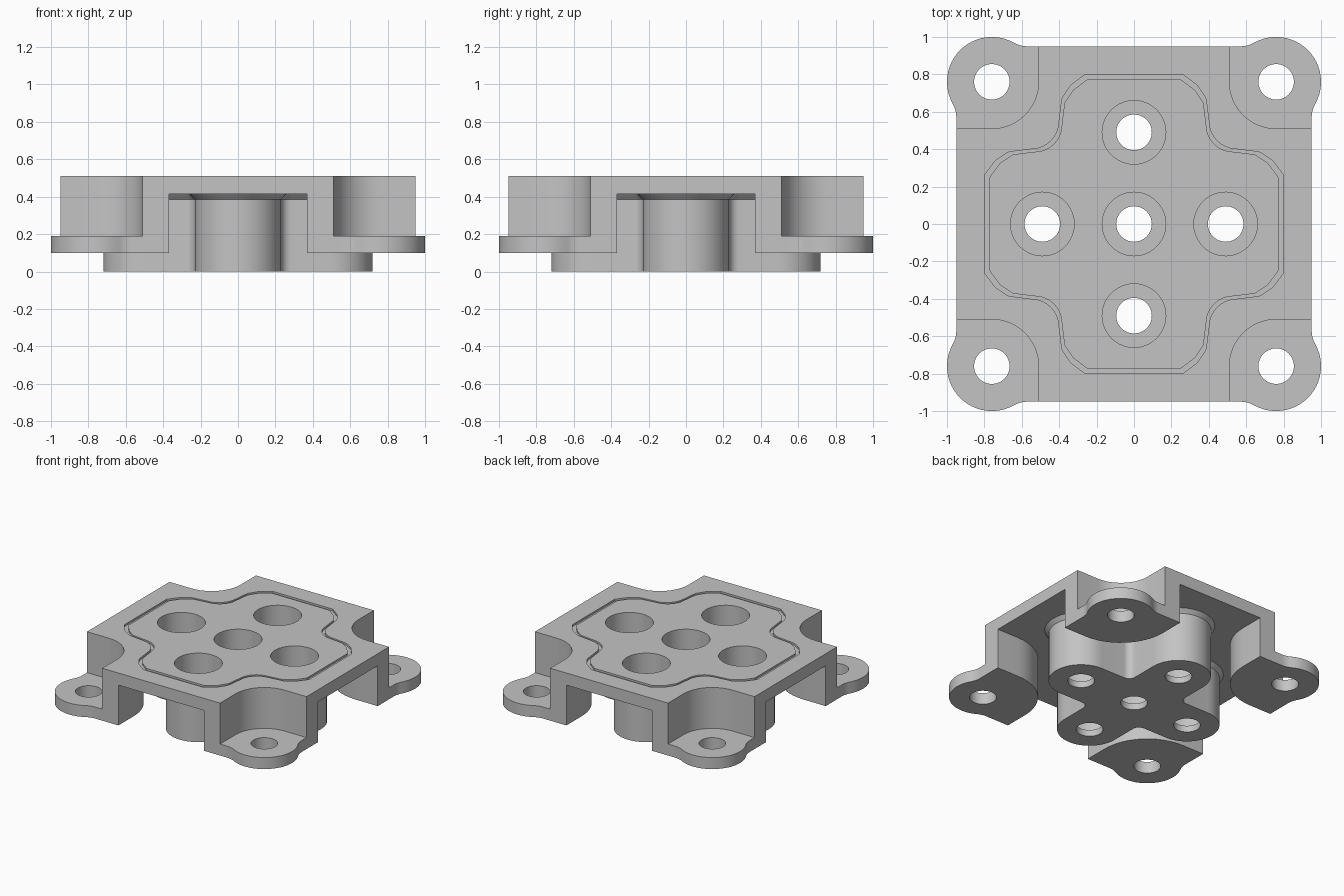
import bpy, bmesh
from math import sin, cos, pi, radians, atan2, hypot

if "Cube" in bpy.data.objects:
    bpy.data.objects.remove(bpy.data.objects["Cube"], do_unlink=True)

grey = bpy.data.materials.new("plain grey")
grey.use_nodes = True
grey.diffuse_color = (0.55, 0.55, 0.55, 1)
grey.node_tree.nodes["Principled BSDF"].inputs["Base Color"].default_value = grey.diffuse_color


def arc(cx, cy, r, start, end, steps=12):
    """Points along an arc, angles in degrees."""
    return [(cx + r * cos(radians(start + (end - start) * i / steps)),
             cy + r * sin(radians(start + (end - start) * i / steps))) for i in range(steps + 1)]


def turn(points, quarter):
    for _ in range(quarter):
        points = [(-y, x) for x, y in points]
    return points


def loft(name, layers):
    """Closed solid through (outline, height) layers that share a point count."""
    bm = bmesh.new()
    rings = [[bm.verts.new((x, y, z)) for x, y in outline] for outline, z in layers]
    bm.faces.new(rings[0])
    bm.faces.new(rings[-1])
    n = len(rings[0])
    for low, high in zip(rings, rings[1:]):
        for i in range(n):
            j = (i + 1) % n
            bm.faces.new((low[i], low[j], high[j], high[i]))
    bmesh.ops.recalc_face_normals(bm, faces=bm.faces)
    mesh = bpy.data.meshes.new(name)
    bm.to_mesh(mesh)
    bm.free()
    mesh.materials.append(grey)
    obj = bpy.data.objects.new(name, mesh)
    bpy.context.collection.objects.link(obj)
    return obj


def prism(name, outline, low, high):
    return loft(name, [(outline, low), (outline, high)])


def combine(target, tool, operation):
    """Apply a boolean and discard its tool."""
    mod = target.modifiers.new(operation, "BOOLEAN")
    mod.operation, mod.solver, mod.object = operation, "EXACT", tool
    bpy.context.view_layer.objects.active = target
    bpy.ops.object.modifier_apply(modifier=mod.name)
    bpy.data.objects.remove(tool, do_unlink=True)


def circle(x, y, r):
    return arc(x, y, r, 0, 360, 48)[:-1]


SIDE, HOLE = 0.95, 0.76      # half width of plate, foot hole position
UNDER, TOP = 0.415, 0.51     # plate underside and top

# Plate
body = prism("mounting_bracket", [(SIDE, SIDE), (-SIDE, SIDE), (-SIDE, -SIDE), (SIDE, -SIDE)], UNDER, TOP)

# Foot outline: round ear, blended into the plate sides, rounded inner edge
ear, blend = 0.24, 0.146
bx, by = 0.57, SIDE + blend
a = 180 / pi * atan2(by - HOLE, bx - HOLE)
ear_arc = arc(HOLE, HOLE, ear, 90 - a, a, 24)
fillet = arc(bx, by, blend, a - 180, -90, 6)
mirrored = [(y, x) for x, y in reversed(fillet)]
foot = mirrored + ear_arc[1:-1] + fillet + arc(HOLE, HOLE, 0.39, 180, 270)
foot = [p for i, p in enumerate(foot) if hypot(p[0] - foot[i - 1][0], p[1] - foot[i - 1][1]) > 1e-5]
foot = foot[:len(foot) - 13] + [(0.37, SIDE)] + foot[len(foot) - 13:] + [(SIDE, 0.37)]
notch = [(1.2, 1.2), (0.51, 1.2)] + arc(HOLE, HOLE, 0.25, 180, 270) + [(1.2, 0.51)]

for q in range(4):
    combine(body, prism("leg", turn(foot, q), 0.10, 0.45), "UNION")
for q in range(4):
    combine(body, prism("notch", turn(notch, q), 0.19, 0.7), "DIFFERENCE")
    combine(body, prism("foot_hole", turn(circle(HOLE, HOLE, 0.095), q), 0.0, 0.3), "DIFFERENCE")


def cross(grow):
    """Four round-ended arms with filleted inner corners."""
    half, r = 0.23 + grow, 0.055 - grow
    points = []
    for q in range(4):
        points += turn(arc(0.49, 0, half, -90, 90, 24) + arc(0.285, 0.285, r, 270, 180, 6), q)
    return points


# Central cross post, flared where it meets the plate
post = loft("post", [(cross(0), 0), (cross(0), 0.385), (cross(0.028), UNDER), (cross(0.028), 0.45)])
combine(body, post, "UNION")

# Stepped bores through the post
for x, y in [(0, 0), (0.49, 0), (-0.49, 0), (0, 0.49), (0, -0.49)]:
    combine(body, prism("bore", circle(x, y, 0.17), 0.05, 0.7), "DIFFERENCE")
    combine(body, prism("bore_hole", circle(x, y, 0.095), -0.1, 0.2), "DIFFERENCE")

# Shallow groove around the bores on the top face
quarter = [(0.8, -0.26), (0.8, 0.26), (0.74, 0.34), (0.67, 0.385)]
quarter += arc(0.55, 0.55, 0.15, 270, 180, 8) + [(0.385, 0.67), (0.34, 0.74)]
outline = [p for q in range(4) for p in turn(quarter, q)]
groove = prism("groove", outline, TOP - 0.015, TOP + 0.1)
island = prism("island", [(x * 0.965, y * 0.965) for x, y in outline], 0.4, 0.8)
combine(groove, island, "DIFFERENCE")
combine(body, groove, "DIFFERENCE")

# Smooth curved walls, sharp edges
bpy.ops.object.select_all(action="DESELECT")
body.select_set(True)
bpy.context.view_layer.objects.active = body
bpy.ops.object.shade_smooth_by_angle(angle=radians(25))
